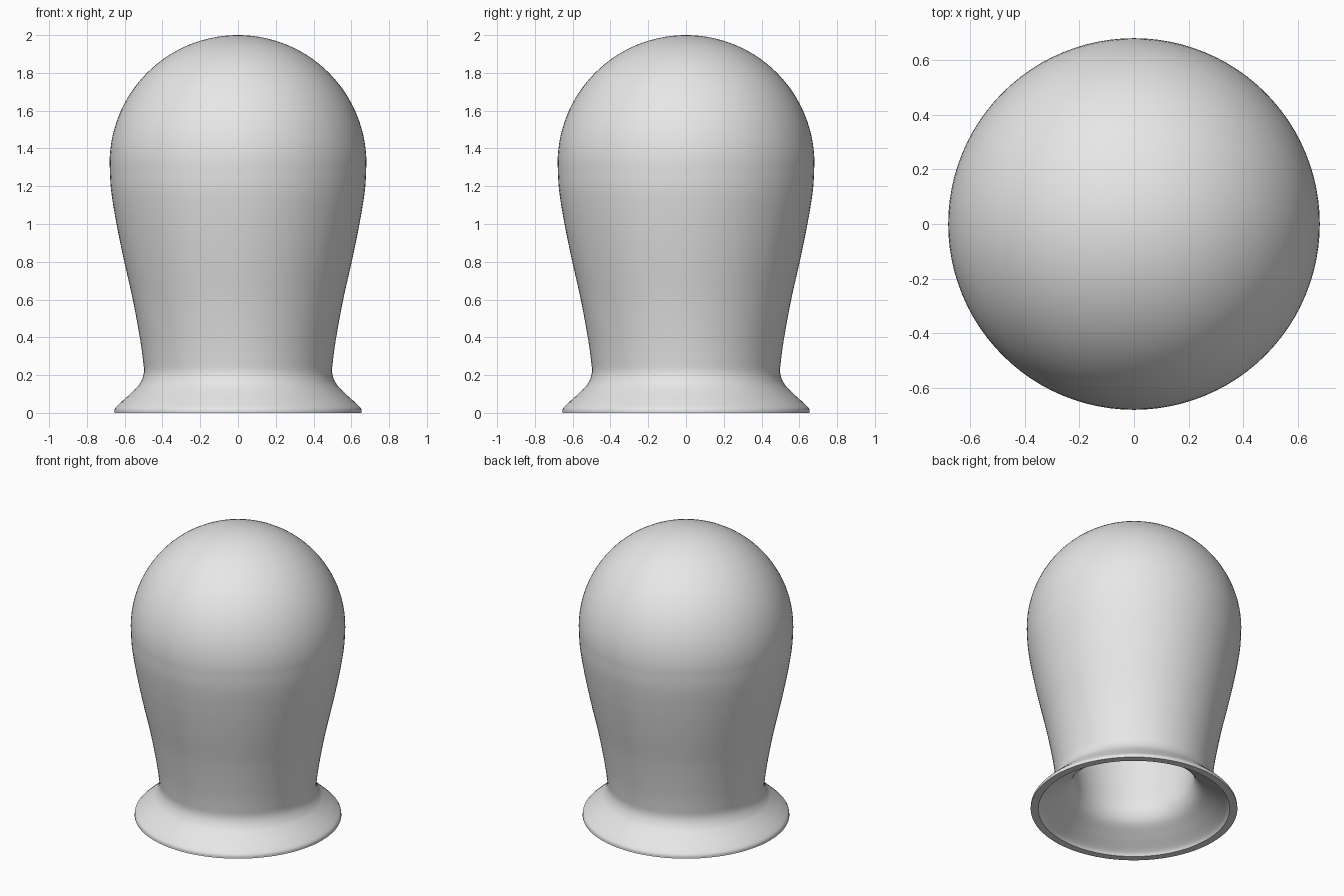
import bpy, bmesh, math
from mathutils import Vector

cube = bpy.data.objects.get("Cube")
if cube:
    bpy.data.objects.remove(cube, do_unlink=True)

SIDES = 96
DOME_Z = 1.32

grey = bpy.data.materials.new("light_grey")
grey.use_nodes = True
grey.diffuse_color = (0.8, 0.8, 0.8, 1)
grey.node_tree.nodes["Principled BSDF"].inputs["Base Color"].default_value = (0.8, 0.8, 0.8, 1)


def smooth_path(points, steps=6):
    """Catmull-Rom curve through (radius, height) points."""
    p = [Vector(q) for q in points]
    p = [2 * p[0] - p[1]] + p + [2 * p[-1] - p[-2]]
    out = []
    for a, b, c, d in zip(p, p[1:], p[2:], p[3:]):
        for i in range(steps):
            t = i / steps
            out.append(0.5 * (2 * b + (c - a) * t + (2 * a - 5 * b + 4 * c - d) * t ** 2
                              + (3 * b - a - 3 * c + d) * t ** 3))
    return out


def dome(radius, steps=28):
    """Quarter arc from the widest ring up to the pole."""
    return [Vector((radius * math.cos(a), DOME_Z + radius * math.sin(a)))
            for a in (math.pi / 2 * i / steps for i in range(steps))] + [Vector((0, DOME_Z + radius))]


# Outer wall: flared foot, narrow neck, swelling body
outer = smooth_path([(0.655, 0), (0.65, 0.025), (0.615, 0.06), (0.56, 0.11), (0.52, 0.155),
                     (0.499, 0.21), (0.503, 0.28), (0.52, 0.4), (0.557, 0.6), (0.602, 0.8),
                     (0.643, 1.0), (0.672, 1.18), (0.68, DOME_Z)]) + dome(0.68)
# Inner wall: open mouth, tight throat, hollow body
inner = smooth_path([(0.607, 0), (0.585, 0.025), (0.5, 0.08), (0.42, 0.14), (0.385, 0.21),
                     (0.385, 0.28), (0.405, 0.4), (0.44, 0.6), (0.483, 0.8),
                     (0.523, 1.0), (0.552, 1.18), (0.56, DOME_Z)]) + dome(0.56)

# Spin the closed section round the vertical axis
bm = bmesh.new()
verts = [bm.verts.new((p.x, 0, p.y)) for p in inner[::-1] + outer]
edges = [bm.edges.new(pair) for pair in zip(verts, verts[1:])]
bmesh.ops.spin(bm, geom=verts + edges, cent=(0, 0, 0), axis=(0, 0, 1),
               angle=math.tau, steps=SIDES, use_merge=True)
bmesh.ops.remove_doubles(bm, verts=bm.verts, dist=0.0002)
bmesh.ops.recalc_face_normals(bm, faces=bm.faces)

mesh = bpy.data.meshes.new("hollow_bulb")
bm.to_mesh(mesh)
bm.free()
mesh.materials.append(grey)
bulb = bpy.data.objects.new("hollow_bulb", mesh)
bpy.context.collection.objects.link(bulb)

# Smooth walls with a crisp rim
bpy.ops.object.select_all(action='DESELECT')
bulb.select_set(True)
bpy.context.view_layer.objects.active = bulb
bpy.ops.object.shade_smooth_by_angle(angle=math.radians(40))
